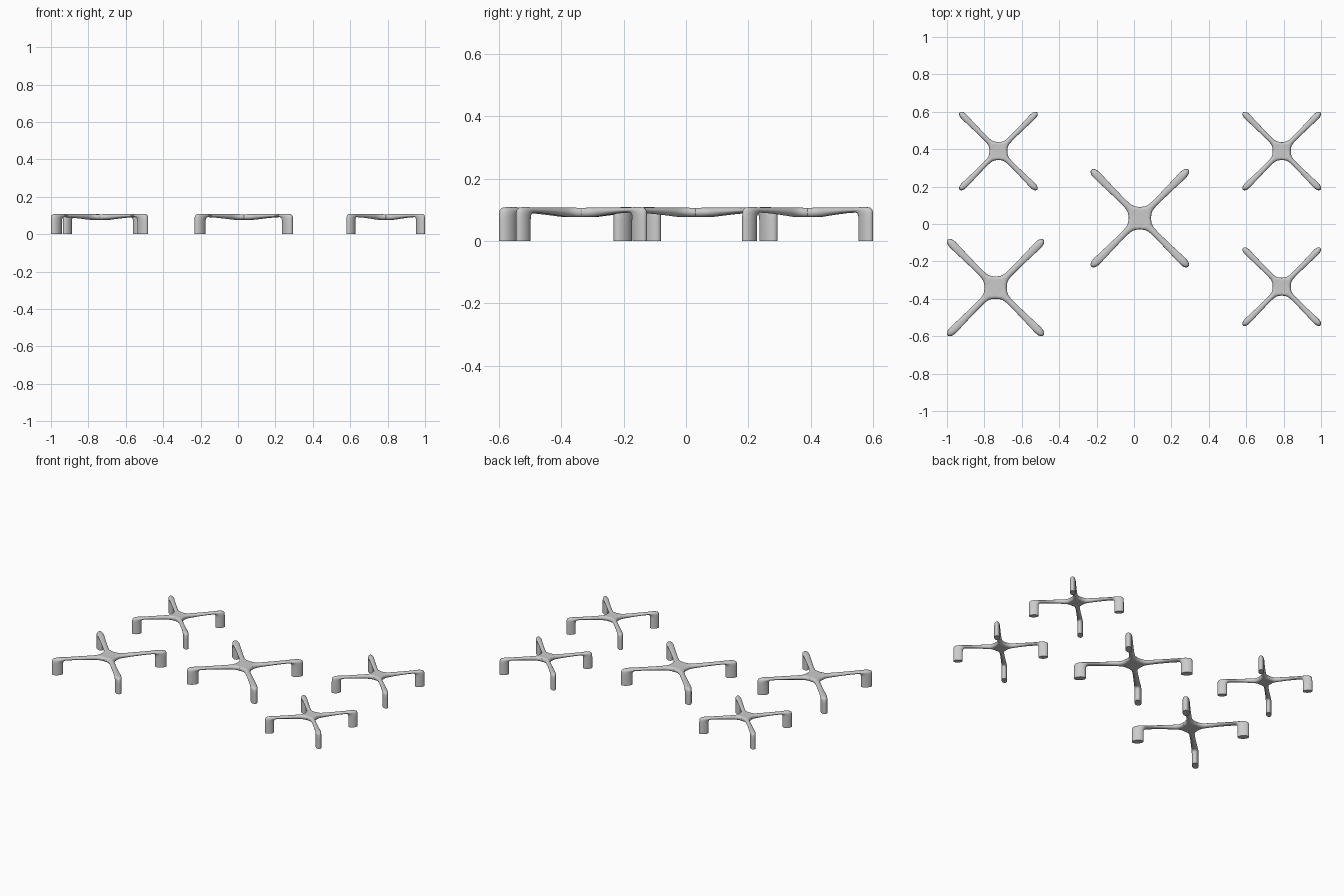
import bpy, bmesh, math

if "Cube" in bpy.data.objects:
    bpy.data.objects.remove(bpy.data.objects["Cube"])

ACROSS = 14          # points across each arm
TIP = 0.364          # diagonal reach of a large stand

# Stations along an arm: (upper u, upper z, lower u, lower z, half width).
# A half width of None means the square hub wedge.
hub = [(u, 0.106, u, 0.077, None) for u in (0.0, 0.018, 0.028, 0.034, 0.039, 0.0425)]
arm = [(u, 0.107, u, zb, w) for u, zb, w in (
    (0.048, 0.077, 0.0375), (0.055, 0.077, 0.0315), (0.063, 0.077, 0.026),
    (0.074, 0.077, 0.021), (0.09, 0.078, 0.0175), (0.11, 0.080, 0.0165),
    (0.16, 0.0845, 0.0165), (0.22, 0.089, 0.018), (0.27, 0.091, 0.0195))]
bend_and_leg = [(TIP - a, za, TIP - b, zb, w) for a, za, b, zb, w in (
    (0.060, 0.109, 0.086, 0.0905, 0.0205), (0.034, 0.109, 0.079, 0.088, 0.021),
    (0.015, 0.107, 0.075, 0.083, 0.021), (0.005, 0.102, 0.0725, 0.076, 0.021),
    (0.001, 0.093, 0.072, 0.066, 0.021), (0.0, 0.070, 0.072, 0.050, 0.021),
    (0.0, 0.0, 0.072, 0.0, 0.021))]
STATIONS = hub + arm + bend_and_leg


def ring(bm, station, angle):
    """Closed ring: upper row then lower row, thinning towards the edges."""
    ua, za, ub, zb, w = station
    edge = w
    if w is None:
        w, edge = ua, 0.085 - ua
    radius = min(0.021, edge)
    c, s = math.cos(angle), math.sin(angle)
    upper, lower = [], []
    for j in range(ACROSS + 1):
        v = -w * math.cos(math.pi * j / ACROSS)
        t = min(1.0, max(0.0, (edge - abs(v)) / radius))
        fall = math.sqrt(max(0.0, 1 - (1 - t) ** 2))
        mu, mz, hu, hz = (ua + ub) / 2, (za + zb) / 2, (ua - ub) / 2, (za - zb) / 2
        for row, sign in ((upper, 1), (lower, -1)):
            u, z = mu + sign * hu * fall, mz + sign * hz * fall
            row.append(bm.verts.new((u * c - v * s, u * s + v * c, z)))
    return upper, lower


def make_stand_mesh():
    bm = bmesh.new()
    for k in range(4):
        angle = math.pi / 4 + k * math.pi / 2
        rings = [ring(bm, st, angle) for st in STATIONS]
        for a, b in zip(rings, rings[1:]):
            for side in (0, 1):
                for j in range(ACROSS):
                    bm.faces.new((a[side][j], a[side][j + 1], b[side][j + 1], b[side][j]))
        # foot cap
        up, lo = rings[-1]
        for j in range(ACROSS):
            bm.faces.new((up[j], up[j + 1], lo[j + 1], lo[j]))
    bmesh.ops.remove_doubles(bm, verts=bm.verts, dist=0.00005)
    bmesh.ops.dissolve_degenerate(bm, edges=bm.edges, dist=0.00005)
    bmesh.ops.recalc_face_normals(bm, faces=bm.faces)
    mesh = bpy.data.meshes.new("cross_stand")
    bm.to_mesh(mesh)
    bm.free()
    return mesh


# Two large and three small stands
mesh = make_stand_mesh()
half = max(v.co.x for v in mesh.vertices)
for name, x, y, extent in (
        ("large_stand_centre", 0.031, 0.031, 0.263),
        ("large_stand_front_left", -0.74, -0.34, 0.26),
        ("small_stand_back_left", -0.725, 0.39, 0.21),
        ("small_stand_back_right", 0.79, 0.39, 0.21),
        ("small_stand_front_right", 0.79, -0.335, 0.21)):
    obj = bpy.data.objects.new(name, mesh.copy())
    bpy.context.collection.objects.link(obj)
    obj.location = (x, y, 0)
    obj.scale = (extent / half, extent / half, 1)
    bpy.ops.object.select_all(action='DESELECT')
    obj.select_set(True)
    bpy.context.view_layer.objects.active = obj
    bpy.ops.object.shade_smooth_by_angle(angle=math.radians(40))
